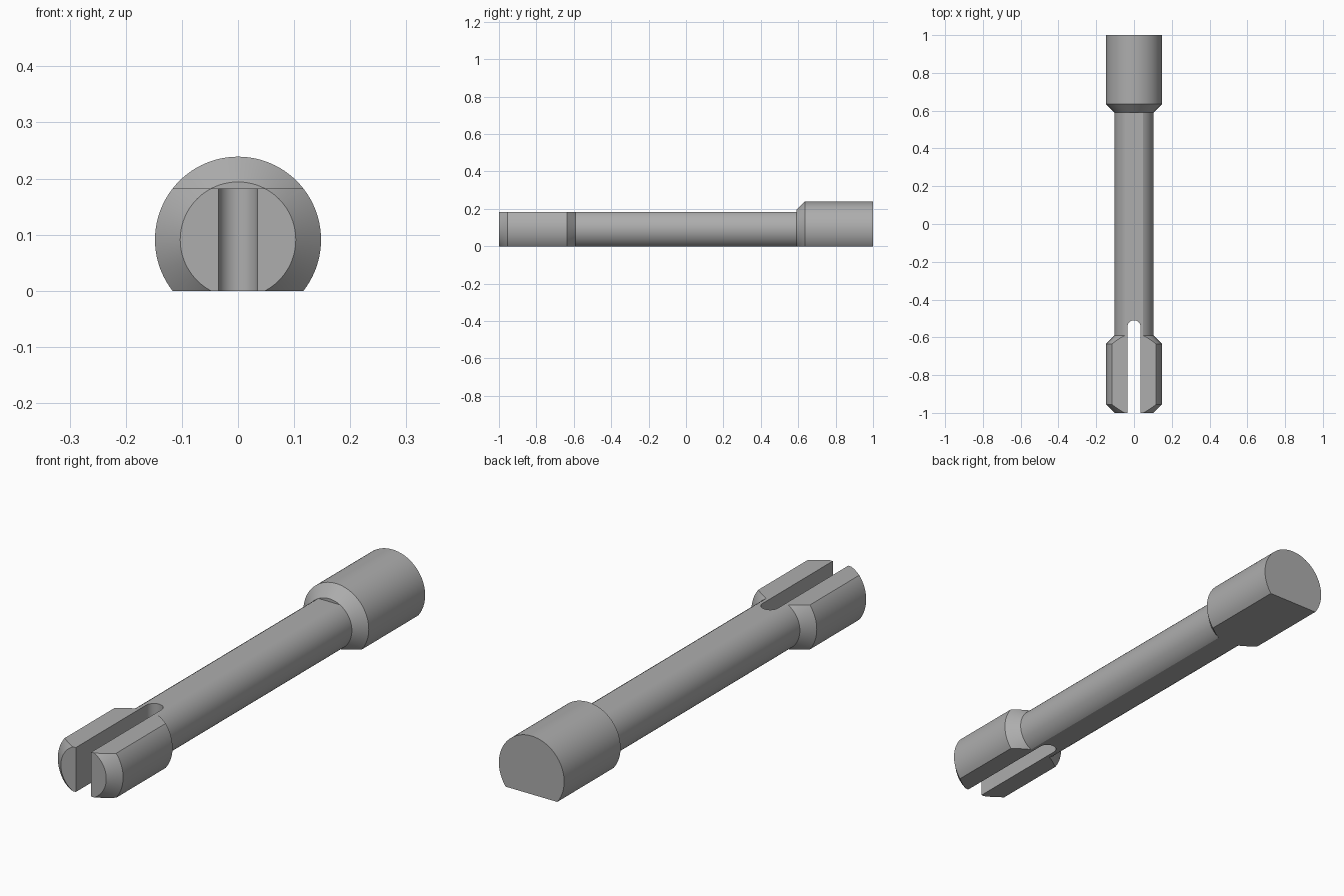
import bpy, bmesh, math
from mathutils import Matrix, Vector

cube = bpy.data.objects.get("Cube")
if cube:
    bpy.data.objects.remove(cube, do_unlink=True)

AXIS_Z = 0.091      # height of the pin's axis
TOP_Z = 0.182       # flat top of shaft and prongs
R_SHAFT, R_HEAD = 0.103, 0.148
SLOT_R, SLOT_END = 0.035, -0.545

steel = bpy.data.materials.new("grey steel")
steel.use_nodes = True
colour = (0.42, 0.42, 0.42, 1)
steel.diffuse_color = colour
steel.node_tree.nodes["Principled BSDF"].inputs["Base Color"].default_value = colour


def make_object(name, bm):
    bmesh.ops.recalc_face_normals(bm, faces=bm.faces)
    mesh = bpy.data.meshes.new(name)
    bm.to_mesh(mesh)
    bm.free()
    mesh.materials.append(steel)
    obj = bpy.data.objects.new(name, mesh)
    bpy.context.collection.objects.link(obj)
    return obj


def lathe(name, profile, sides=96):
    """Closed solid turned about the y axis from (y, radius) points."""
    bm = bmesh.new()
    rings = []
    for y, r in profile:
        angles = [2 * math.pi * i / sides for i in range(sides)]
        rings.append([bm.verts.new((r * math.cos(a), y, AXIS_Z + r * math.sin(a)))
                      for a in angles])
    for a, b in zip(rings, rings[1:]):
        for i in range(sides):
            j = (i + 1) % sides
            bm.faces.new((a[i], a[j], b[j], b[i]))
    bm.faces.new(rings[0])
    bm.faces.new(rings[-1])
    return make_object(name, bm)


def box_cutter(name, low, high):
    low, high = Vector(low), Vector(high)
    bm = bmesh.new()
    bmesh.ops.create_cube(bm, size=1, matrix=Matrix.Translation((low + high) / 2)
                          @ Matrix.Diagonal((high - low).to_4d()))
    return make_object(name, bm)


def slot_cutter(name):
    """Vertical slot, open at the front, with a half-round end."""
    bm = bmesh.new()
    outline = [(-SLOT_R, -1.2), (SLOT_R, -1.2)]
    for i in range(25):
        a = math.pi * i / 24
        outline.append((SLOT_R * math.cos(a), SLOT_END + SLOT_R * math.sin(a)))
    base = bm.faces.new([bm.verts.new((x, y, -0.3)) for x, y in outline])
    result = bmesh.ops.extrude_face_region(bm, geom=[base])
    top = [v for v in result["geom"] if isinstance(v, bmesh.types.BMVert)]
    bmesh.ops.translate(bm, verts=top, vec=(0, 0, 0.8))
    return make_object(name, bm)


# Turned body: chamfered prongs, slim shaft, thick head
pin = lathe("split_pin", [
    (-1.0, R_SHAFT), (-0.955, R_HEAD), (-0.635, R_HEAD), (-0.59, R_SHAFT),
    (0.59, R_SHAFT), (0.635, R_HEAD), (1.0, R_HEAD)])

# Flat underside, flat top in front of the head, and the slot between prongs
cutters = [
    box_cutter("underside_cutter", (-0.5, -1.3, -0.5), (0.5, 1.3, 0)),
    box_cutter("top_cutter", (-0.5, -1.3, TOP_Z), (0.5, 0.59, 0.6)),
    slot_cutter("slot_cutter"),
]
bpy.context.view_layer.objects.active = pin
for cutter in cutters:
    mod = pin.modifiers.new(cutter.name, 'BOOLEAN')
    mod.operation = 'DIFFERENCE'
    mod.solver = 'EXACT'
    mod.object = cutter
    bpy.ops.object.modifier_apply(modifier=mod.name)
    bpy.data.objects.remove(cutter, do_unlink=True)

# Smooth round walls with crisp machined edges
bpy.ops.object.select_all(action='DESELECT')
pin.select_set(True)
bpy.ops.object.shade_smooth_by_angle(angle=math.radians(25))
